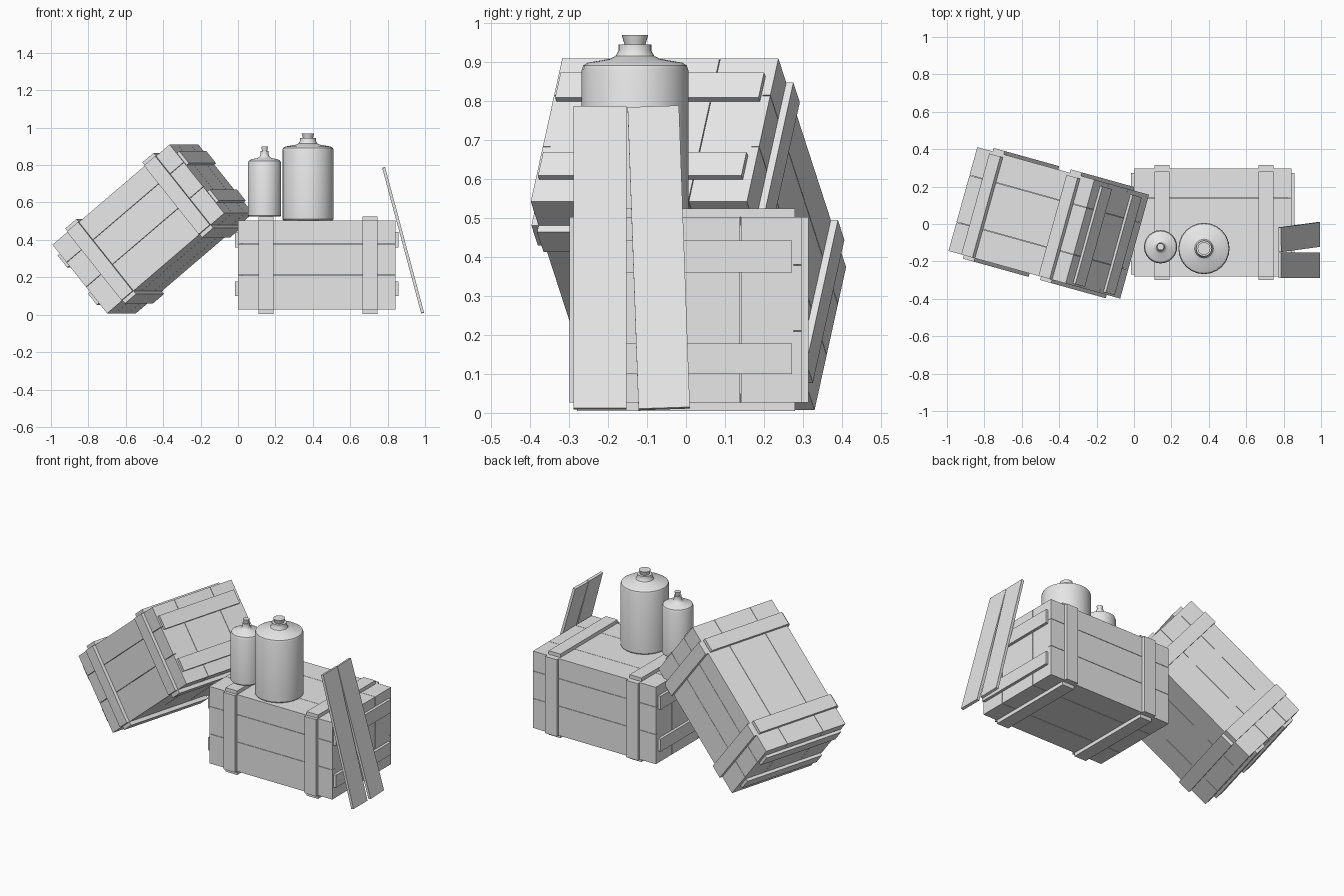
import bpy, bmesh, math
from mathutils import Matrix, Vector

cube = bpy.data.objects.get("Cube")
if cube:
    bpy.data.objects.remove(cube, do_unlink=True)

grey = bpy.data.materials.new("pale_grey")
grey.use_nodes = True
grey.diffuse_color = (0.8, 0.8, 0.8, 1)
grey.node_tree.nodes["Principled BSDF"].inputs["Base Color"].default_value = (0.8, 0.8, 0.8, 1)


def finish(name, bm, matrix):
    bmesh.ops.recalc_face_normals(bm, faces=bm.faces)
    mesh = bpy.data.meshes.new(name)
    bm.to_mesh(mesh)
    bm.free()
    mesh.materials.append(grey)
    obj = bpy.data.objects.new(name, mesh)
    obj.matrix_world = matrix
    bpy.context.collection.objects.link(obj)
    return obj


def boxes(name, spans, matrix):
    """One object from boxes, each given as x, y and z ranges."""
    bm = bmesh.new()
    for span in spans:
        centre = Vector([(a + b) / 2 for a, b in span])
        size = [b - a for a, b in span]
        bmesh.ops.create_cube(bm, size=1, matrix=Matrix.Translation(centre) @ Matrix.Diagonal((*size, 1)))
    return finish(name, bm, matrix)


def split(lo, hi, cuts, gap=0.002):
    """Board ranges between lo and hi, with a fine gap at each cut."""
    edges = [lo - gap / 2, *cuts, hi + gap / 2]
    return [(a + gap / 2, b - gap / 2) for a, b in zip(edges, edges[1:])]


# Crate extents, board thickness and strap sizes
X, Y, Z = (0.0, 0.842), (-0.28, 0.296), (0.027, 0.503)
T = 0.02
STRAPS = [(0.11, 0.19), (0.665, 0.745)]
BATTENS = [(0.10, 0.178), (0.36, 0.443)]


def both(span, t):
    """Ranges of thickness t just inside each end of a span."""
    return [(span[0], span[0] + t), (span[1] - t, span[1])]


def outside(span, t):
    return [(span[0] - t, span[0]), (span[1], span[1] + t)]


def crate(name, m):
    inner_x, inner_y, inner_z = [(s[0] + T, s[1] - T) for s in (X, Y, Z)]
    core = [(s[0] + T + 0.001, s[1] - T - 0.001) for s in (X, Y, Z)]
    boxes(name + "_core", [core], m)
    # Lid and floor boards, long side boards, upright end boards
    across = split(*Y, [-0.12, 0.14])
    boxes(name + "_lid_and_floor", [(X, y, z) for y in across for z in both(Z, T)], m)
    boxes(name + "_side_boards",
          [(X, y, z) for y in both(Y, T) for z in split(*inner_z, [0.21, 0.38])], m)
    boxes(name + "_end_boards",
          [(x, y, inner_z) for x in both(X, T) for y in split(*inner_y, [-0.12, 0.14])], m)
    # Straps round the body
    boxes(name + "_side_straps", [(x, y, Z) for x in STRAPS for y in outside(Y, 0.019)], m)
    boxes(name + "_top_and_bottom_straps",
          [(x, (-0.28, 0.28), z) for x in STRAPS for z in outside(Z, 0.022)], m)
    # Battens on the ends
    boxes(name + "_end_battens",
          [(x, (-0.27, 0.272), z) for x in outside(X, 0.017) for z in BATTENS], m)


crate("upright_crate", Matrix.Identity(4))
tilt = Matrix.Rotation(math.radians(-15.5), 4, 'Z') @ Matrix.Rotation(math.radians(-39.5), 4, 'Y')
corner = Vector((X[0], Y[0], Z[0]))
crate("tilted_crate", Matrix.Translation((-0.70, -0.225, 0.007)) @ tilt @ Matrix.Translation(-corner))


def bottle(name, profile, location, segments=24):
    """Lathe a (radius, height) profile that starts and ends on the axis."""
    bm = bmesh.new()
    verts = [bm.verts.new((r, 0, z)) for r, z in profile]
    edges = [bm.edges.new(pair) for pair in zip(verts, verts[1:])]
    bmesh.ops.spin(bm, geom=verts + edges, axis=(0, 0, 1), cent=(0, 0, 0),
                   angle=math.tau, steps=segments)
    bmesh.ops.remove_doubles(bm, verts=bm.verts, dist=0.0001)
    obj = finish(name, bm, Matrix.Translation(location))
    bpy.ops.object.select_all(action='DESELECT')
    obj.select_set(True)
    bpy.context.view_layer.objects.active = obj
    bpy.ops.object.shade_smooth_by_angle(angle=math.radians(35))


# Bottles: base, body, rounded shoulder, neck, flared stopper
bottle("large_bottle",
       [(0, 0), (0.132, 0), (0.137, 0.006), (0.137, 0.375), (0.133, 0.387), (0.122, 0.394),
        (0.065, 0.404), (0.05, 0.411), (0.042, 0.425), (0.042, 0.441), (0.027, 0.441),
        (0.034, 0.465), (0, 0.465)], (0.374, -0.131, 0.505))
bottle("small_bottle",
       [(0, 0), (0.085, 0), (0.089, 0.005), (0.089, 0.285), (0.084, 0.298), (0.07, 0.306),
        (0.036, 0.313), (0.025, 0.322), (0.021, 0.335), (0.021, 0.351), (0.014, 0.351),
        (0.018, 0.375), (0, 0.375)], (0.142, -0.122, 0.525))

# Loose planks leaning on the end of the upright crate
for name, y, width, roll in (("front_plank", -0.221, 0.137, 0), ("rear_plank", -0.07, 0.132, 2)):
    lean = Matrix.Rotation(math.radians(-15), 4, 'Y') @ Matrix.Rotation(math.radians(roll), 4, 'X')
    boxes(name, [((-0.008, 0.008), (-width / 2, width / 2), (-0.401, 0.401))],
          Matrix.Translation((0.883, y, 0.398)) @ lean)
